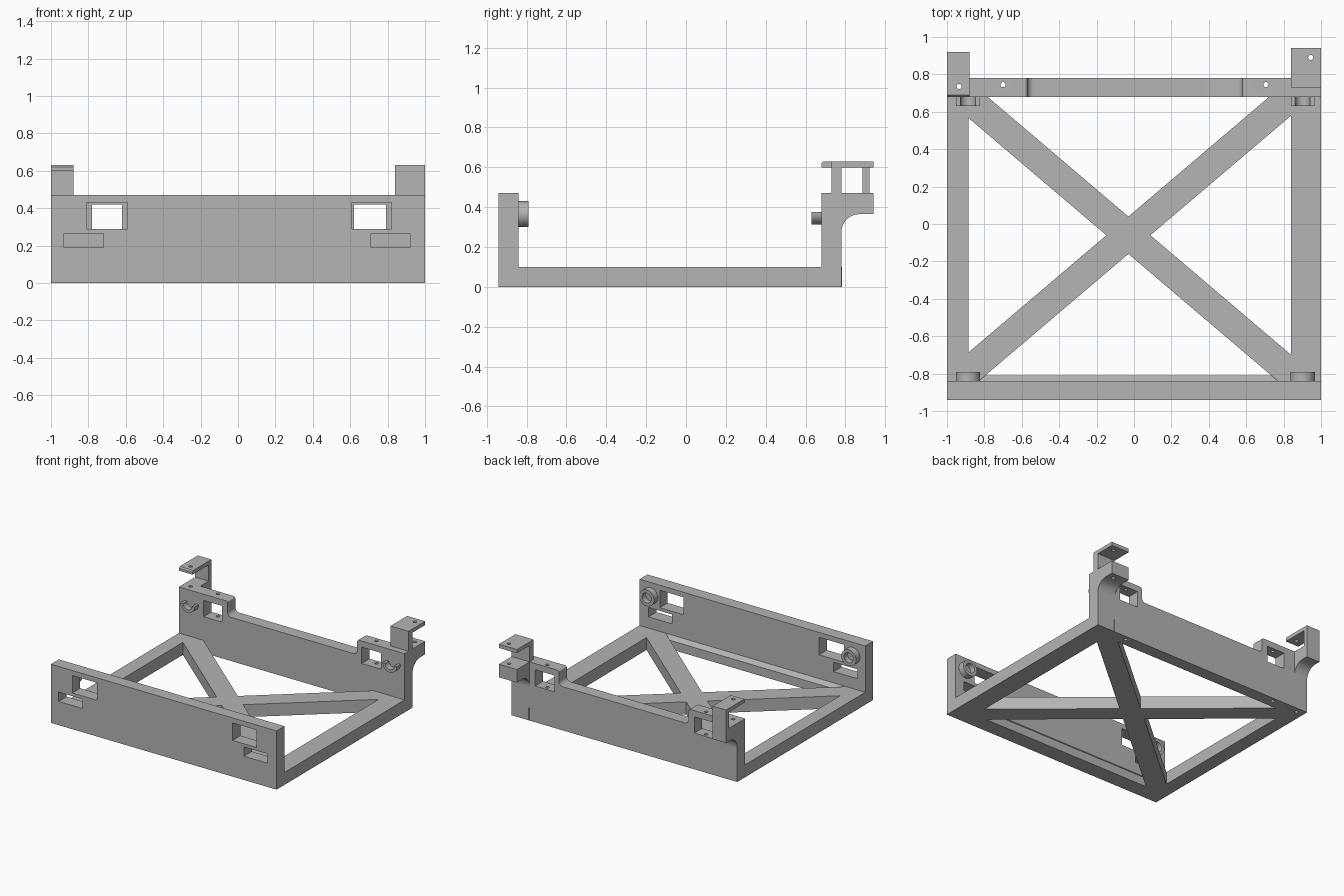
import bpy, bmesh, math

if "Cube" in bpy.data.objects:
    bpy.data.objects.remove(bpy.data.objects["Cube"])

grey = bpy.data.materials.new("plain_grey")
grey.diffuse_color = (0.46, 0.46, 0.46, 1)
grey.use_nodes = True
grey.node_tree.nodes["Principled BSDF"].inputs["Base Color"].default_value = grey.diffuse_color


def prism(name, pts, axis, lo, hi):
    """Extrude a 2D outline along one axis: X takes (y,z), Y takes (x,z), Z takes (x,y)."""
    place = {"X": lambda a, b, t: (t, a, b),
             "Y": lambda a, b, t: (a, t, b),
             "Z": lambda a, b, t: (a, b, t)}[axis]
    bm = bmesh.new()
    rings = [[bm.verts.new(place(a, b, t)) for a, b in pts] for t in (lo, hi)]
    n = len(pts)
    bm.faces.new(rings[0])
    bm.faces.new(rings[1])
    for i in range(n):
        j = (i + 1) % n
        bm.faces.new((rings[0][i], rings[0][j], rings[1][j], rings[1][i]))
    bmesh.ops.recalc_face_normals(bm, faces=bm.faces[:])
    me = bpy.data.meshes.new(name)
    bm.to_mesh(me)
    bm.free()
    me.materials.append(grey)
    ob = bpy.data.objects.new(name, me)
    bpy.context.collection.objects.link(ob)
    return ob


def box(name, x0, x1, y0, y1, z0, z1):
    return prism(name, [(x0, y0), (x1, y0), (x1, y1), (x0, y1)], "Z", z0, z1)


def arc(cx, cy, r, a0, a1, n=8):
    return [(cx + r * math.cos(math.radians(a0 + (a1 - a0) * i / n)),
             cy + r * math.sin(math.radians(a0 + (a1 - a0) * i / n))) for i in range(n + 1)]


def circle(cx, cy, r, n=32):
    return arc(cx, cy, r, 0, 360, n)[:-1]


def cut(ob, cutters):
    """Subtract each cutter, then delete it."""
    for c in cutters:
        m = ob.modifiers.new("cut", "BOOLEAN")
        m.operation, m.solver, m.object = "DIFFERENCE", "EXACT", c
        bpy.context.view_layer.objects.active = ob
        bpy.ops.object.modifier_apply(modifier=m.name)
        bpy.data.objects.remove(c)


def screw_hole(x, y):
    return prism("hole_cutter", circle(x, y, 0.014, 16), "Z", -0.1, 0.8)


# Front wall with two windows and two slots
front = box("front_wall", -1, 1, -0.94, -0.84, 0, 0.47)
openings = [(-0.81, -0.59, 0.29, 0.43), (0.61, 0.82, 0.29, 0.43),
            (-0.93, -0.72, 0.19, 0.265), (0.71, 0.92, 0.19, 0.265)]
cut(front, [box("opening_cutter", a, b, -1.1, -0.7, c, d) for a, b, c, d in openings])

# Sloped foot along the inside of the front wall
prism("front_wall_foot", [(-0.84, 0), (-0.81, 0), (-0.81, 0.07), (-0.84, 0.1)], "X", -0.95, 0.95)

# Back wall: raised ends, rounded steps, lower middle
mid, top, r, R = 0.35, 0.47, 0.015, 0.035
outline = [(-1, 0), (1, 0), (1, top)]
outline += arc(0.58 + r, top - r, r, 90, 180)
outline += arc(0.58 - R, mid + R, R, 0, -90)
outline += arc(-0.57 + R, mid + R, R, -90, -180)
outline += arc(-0.57 - r, top - r, r, 0, 90)
outline += [(-1, top)]
back = prism("back_wall", outline, "Y", 0.68, 0.78)
cut(back, [box("opening_cutter", a, b, 0.6, 0.9, 0.29, 0.42)
           for a, b in ((-0.78, -0.62), (0.62, 0.79))])
cut(back, [screw_hole(x, y) for x, y in ((-0.70, 0.745), (0.705, 0.745), (-0.935, 0.735))])

# Side rails
box("left_rail", -1, -0.885, -0.84, 0.68, 0, 0.1)
box("right_rail", 0.84, 1, -0.84, 0.68, 0, 0.1)

# Crossed braces as two parallelograms through one centre
for name, s in (("rising_brace", 1), ("falling_brace", -1)):
    ends = [(x, -0.06 + s * 0.85 * (x + 0.03)) for x in (-0.895, 0.845)]
    (xa, ya), (xb, yb) = ends
    prism(name, [(xa, ya - 0.1), (xb, yb - 0.1), (xb, yb + 0.1), (xa, ya + 0.1)], "Z", 0, 0.1)

# Rear ledges with a curved underside
for name, x0, x1, y1 in (("left_ledge", -1, -0.88, 0.92), ("right_ledge", 0.84, 1, 0.94)):
    side = [(0.78, 0.47)] + arc(0.87, 0.275, 0.09, 180, 90) + [(y1, 0.365), (y1, 0.47)]
    ledge = prism(name, side, "X", x0, x1)
    if x0 > 0:
        cut(ledge, [screw_hole(0.945, 0.89)])

# Angle brackets: the left one reaches forward, the right one backward
left = prism("left_bracket", [(0.885, 0.47), (0.92, 0.47), (0.92, 0.63), (0.69, 0.63),
                              (0.68, 0.62), (0.68, 0.60), (0.885, 0.60)], "X", -1, -0.88)
cut(left, [screw_hole(-0.935, 0.735)])
right = prism("right_bracket", [(0.73, 0.47), (0.78, 0.47), (0.78, 0.60), (0.94, 0.60),
                                (0.94, 0.63), (0.73, 0.63)], "X", 0.84, 1)
cut(right, [screw_hole(0.945, 0.89)])

# Round sockets on the front wall, open half cups on the back wall
for side, x in (("left", -0.888), ("right", 0.902)):
    socket = prism(side + "_socket", circle(x, 0.365, 0.065), "Y", -0.84, -0.79)
    cut(socket, [prism("bore_cutter", circle(x, 0.365, 0.04), "Y", -0.835, -0.7)])
    cup = arc(x, 0.375, 0.063, 180, 360, 16) + arc(x, 0.375, 0.04, 360, 180, 16)
    prism(side + "_cup", cup, "Y", 0.63, 0.68)

# Smooth the curved faces, keep edges sharp
for ob in bpy.context.collection.objects:
    ob.select_set(True)
    bpy.context.view_layer.objects.active = ob
bpy.ops.object.shade_smooth_by_angle(angle=math.radians(30))
